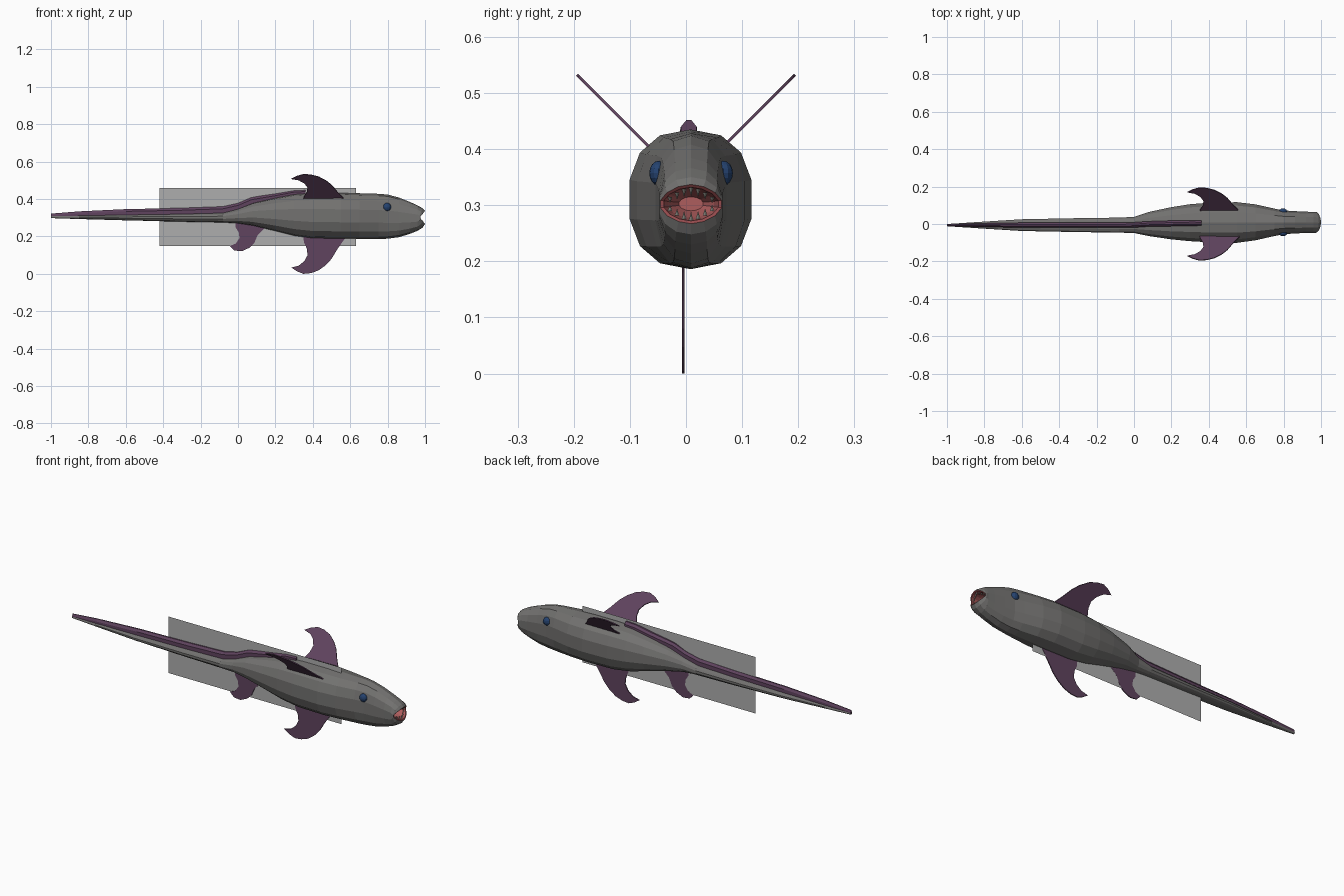
import bpy, bmesh, math
from mathutils import Vector


def material(name, rgb):
    m = bpy.data.materials.new(name)
    m.diffuse_color = (*rgb, 1)
    return m


GREY = material("skin grey", (0.17, 0.167, 0.162))
PURPLE = material("fin purple", (0.115, 0.056, 0.112))
BLUE = material("eye blue", (0.018, 0.055, 0.16))
PINK = material("mouth pink", (0.42, 0.11, 0.11))
LIP = material("lip red", (0.30, 0.07, 0.075))
TOOTH = material("tooth grey", (0.33, 0.33, 0.29))
SHEET = material("sheet light grey", (0.42, 0.42, 0.42))


def finish(name, bm, *mats):
    bmesh.ops.recalc_face_normals(bm, faces=bm.faces)
    me = bpy.data.meshes.new(name)
    bm.to_mesh(me)
    bm.free()
    for m in mats:
        me.materials.append(m)
    ob = bpy.data.objects.new(name, me)
    bpy.context.collection.objects.link(ob)
    return ob


def loft(bm, rings, mats=None):
    """Bridge rings of points, cap both ends; mats gives a material per band."""
    loops = [[bm.verts.new(p) for p in r] for r in rings]
    n = len(loops[0])
    for k, (a, b) in enumerate(zip(loops, loops[1:])):
        for i in range(n):
            j = (i + 1) % n
            f = bm.faces.new((a[i], a[j], b[j], b[i]))
            f.material_index = mats[k] if mats else 0
    bm.faces.new(loops[0])
    f = bm.faces.new(loops[-1])
    f.material_index = mats[-1] if mats else 0


def spow(v, e):
    return math.copysign(abs(v) ** e, v)


def section(x, cy, hw, lo, hi, e=0.85, notch=0.0, n=14):
    """Squarish 14-sided ring; notch pulls the sides back for the mouth corners."""
    pts = []
    for i in range(n):
        a = math.pi / n + 2 * math.pi * i / n
        c, s = spow(math.cos(a), e), spow(math.sin(a), e)
        pts.append((x - notch * (1 - abs(math.sin(a))), cy + hw * c,
                    (lo + hi) / 2 + (hi - lo) / 2 * s))
    return pts


# Body, from tail to snout, then lips and mouth cavity
body = [
    (-1.0, -0.006, 0.006, 0.298, 0.310),
    (-0.85, -0.006, 0.016, 0.293, 0.312),
    (-0.6, -0.006, 0.032, 0.286, 0.316),
    (-0.3, -0.006, 0.038, 0.279, 0.321),
    (-0.08, -0.006, 0.041, 0.275, 0.327),
    (0.0, -0.005, 0.044, 0.270, 0.348),
    (0.08, 0.000, 0.066, 0.257, 0.380),
    (0.2, 0.004, 0.088, 0.228, 0.408),
    (0.3, 0.007, 0.101, 0.202, 0.428),
    (0.4, 0.008, 0.108, 0.188, 0.435),
    (0.55, 0.008, 0.111, 0.186, 0.435),
    (0.65, 0.009, 0.098, 0.186, 0.431),
    (0.75, 0.009, 0.075, 0.186, 0.428),
    (0.80, 0.009, 0.065, 0.188, 0.424),
    (0.86, 0.009, 0.061, 0.196, 0.408),
    (0.92, 0.009, 0.058, 0.214, 0.384),
    (0.96, 0.009, 0.057, 0.230, 0.366),
]
rings = [section(*r) for r in body]
rings.append(section(0.988, 0.009, 0.058, 0.248, 0.350, 0.95, 0.022))
rings.append(section(1.0, 0.009, 0.056, 0.267, 0.337, 1.1, 0.03))
rings.append(section(0.996, 0.009, 0.050, 0.272, 0.332, 1.1, 0.026))
rings.append(section(0.95, 0.009, 0.042, 0.277, 0.327, 1.1, 0.01))
rings.append(section(0.91, 0.009, 0.022, 0.290, 0.315, 1.0))
bm = bmesh.new()
loft(bm, rings, [0] * (len(body) + 1) + [1, 2, 2, 2])
finish("body", bm, GREY, LIP, PINK)

# Ridge along the back and tail
bm = bmesh.new()
ridge = [
    (-1.0, -0.006, 0.005, 0.302, 0.322),
    (-0.85, -0.006, 0.009, 0.300, 0.334),
    (-0.6, -0.006, 0.013, 0.300, 0.346),
    (-0.3, -0.006, 0.014, 0.305, 0.352),
    (-0.08, -0.006, 0.014, 0.310, 0.360),
    (0.0, -0.005, 0.014, 0.325, 0.378),
    (0.07, 0.000, 0.014, 0.355, 0.408),
    (0.2, 0.003, 0.015, 0.385, 0.430),
    (0.3, 0.005, 0.015, 0.405, 0.449),
    (0.36, 0.005, 0.014, 0.415, 0.452),
]
loft(bm, [[(x, y - w, lo), (x, y + w, lo), (x, y + w, hi - 0.012),
           (x, y + w * 0.3, hi), (x, y - w * 0.3, hi), (x, y - w, hi - 0.012)]
          for x, y, w, lo, hi in ridge])
finish("back_ridge", bm, PURPLE)


def fin(name, outline, origin, out, thick=0.005):
    """Thin plate: outline is (x, distance outward) from origin."""
    o, d = Vector(origin), Vector(out).normalized()
    side = d.cross(Vector((1, 0, 0))) * thick / 2
    bm = bmesh.new()
    loft(bm, [[o + Vector((x, 0, 0)) + d * t + side * s for x, t in outline]
              for s in (-1, 1)])
    finish(name, bm, PURPLE)


# Three large swept fins and a small rear belly fin
big = [(0.59, -0.02), (0.565, 0.01), (0.53, 0.06), (0.50, 0.11), (0.47, 0.143),
       (0.43, 0.172), (0.39, 0.186), (0.35, 0.190), (0.315, 0.176),
       (0.285, 0.156), (0.325, 0.146), (0.355, 0.122), (0.372, 0.09),
       (0.368, 0.055), (0.352, 0.02), (0.35, -0.02)]
fin("belly_fin", big, (0, -0.005, 0.19), (0, 0, -1))
for name, s in (("left_fin", 1), ("right_fin", -1)):
    fin(name, big, (0, s * 0.060, 0.398), (0, s, 1))
small = [(0.17, -0.03), (0.145, 0.02), (0.105, 0.06), (0.088, 0.10),
         (0.06, 0.128), (0.02, 0.146), (-0.02, 0.142), (-0.043, 0.118),
         (-0.012, 0.105), (0.008, 0.075), (0.004, 0.045), (-0.012, 0.02),
         (-0.014, -0.03)]
fin("rear_belly_fin", small, (0, -0.005, 0.267), (0, 0, -1))

# Eyes
for name, s in (("left_eye", 1), ("right_eye", -1)):
    bm = bmesh.new()
    bmesh.ops.create_uvsphere(bm, u_segments=12, v_segments=8, radius=0.022)
    bmesh.ops.scale(bm, vec=(1, 0.75, 1), verts=bm.verts)
    bmesh.ops.translate(bm, vec=(0.797, 0.009 + s * 0.058, 0.357), verts=bm.verts)
    finish(name, bm, BLUE)

# Teeth, pointed up and down inside the lips
bm = bmesh.new()
for s in (1, -1):
    for k in range(-3, 4):
        y = k * 0.0125
        root = 0.302 + s * 0.030 * (1 - (abs(y) / 0.052) ** 1.6)
        x = 0.988 - 0.02 * (abs(y) / 0.05)
        length = 0.017 - 0.002 * abs(k)
        base = [bm.verts.new((x + a, 0.009 + y + b, root))
                for a, b in ((0.004, 0), (0, 0.004), (-0.004, 0), (0, -0.004))]
        tip = bm.verts.new((x - 0.002, 0.009 + y, root - s * length))
        bm.faces.new(base)
        for i in range(4):
            bm.faces.new((base[i], base[(i + 1) % 4], tip))
finish("teeth", bm, TOOTH)

# Flat upright sheet through the middle
bm = bmesh.new()
bm.faces.new([bm.verts.new((x, -0.003, z)) for x, z in
              ((-0.42, 0.15), (0.63, 0.15), (0.63, 0.46), (-0.42, 0.46))])
finish("middle_sheet", bm, SHEET)
